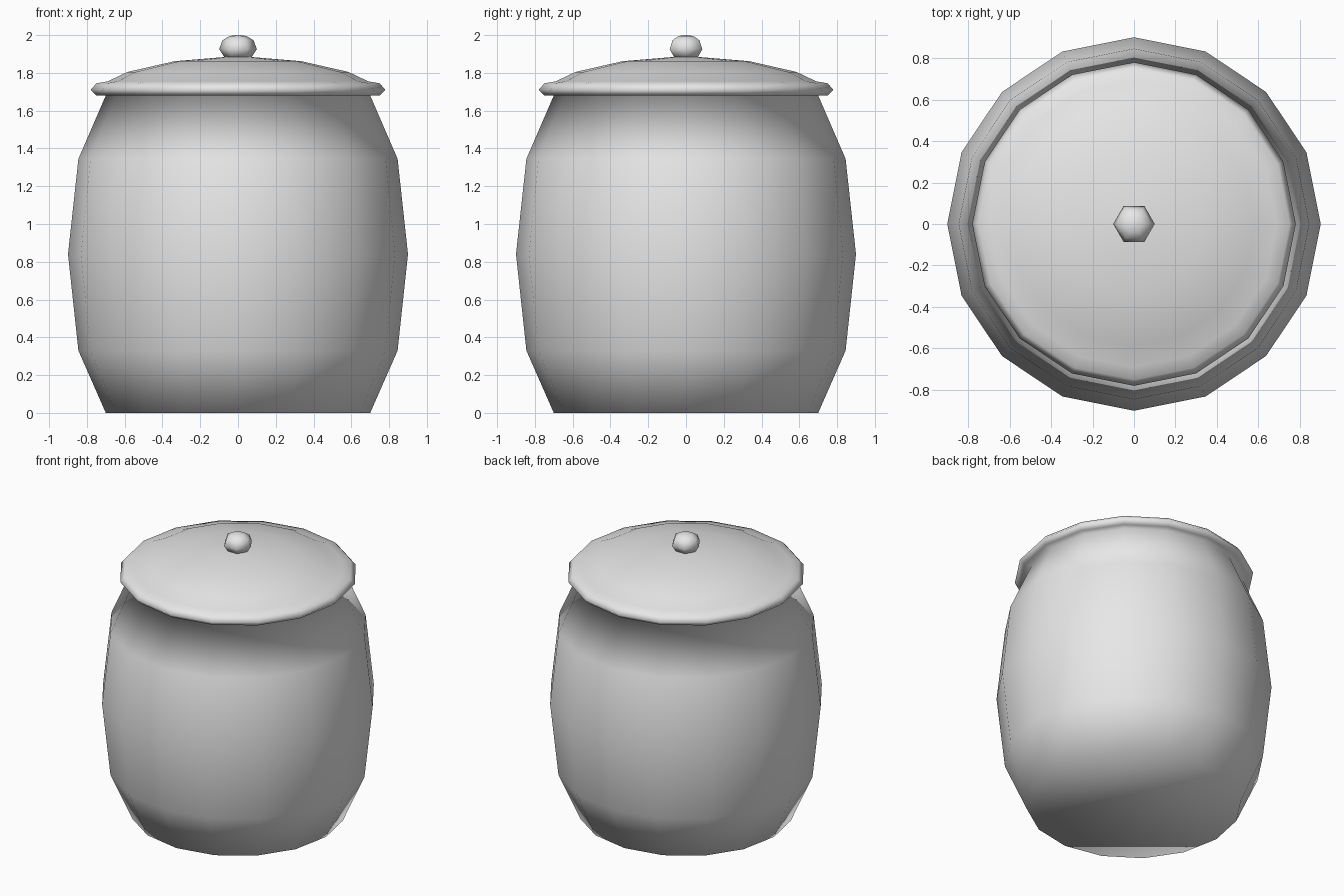
import bpy, bmesh
from math import cos, sin, tau

cube = bpy.data.objects.get("Cube")
if cube:
    bpy.data.objects.remove(cube, do_unlink=True)

# One plain glaze for the whole pot
glaze = bpy.data.materials.new("grey_glaze")
glaze.use_nodes = True
color = (0.8, 0.8, 0.8, 1)
glaze.diffuse_color = color
glaze.node_tree.nodes["Principled BSDF"].inputs["Base Color"].default_value = color


def lathe(name, profile, sides):
    """Turn a (radius, height) profile about z, with flat caps at both ends."""
    bm = bmesh.new()
    rings = [[bm.verts.new((r * cos(tau * i / sides), r * sin(tau * i / sides), z))
              for i in range(sides)] for r, z in profile]
    for low, high in zip(rings, rings[1:]):
        for i in range(sides):
            j = (i + 1) % sides
            bm.faces.new((low[i], low[j], high[j], high[i]))
    bm.faces.new(rings[0][::-1])
    bm.faces.new(rings[-1])
    bmesh.ops.recalc_face_normals(bm, faces=bm.faces)
    for face in bm.faces:
        face.smooth = True
    mesh = bpy.data.meshes.new(name)
    bm.to_mesh(mesh)
    bm.free()
    mesh.materials.append(glaze)
    obj = bpy.data.objects.new(name, mesh)
    bpy.context.collection.objects.link(obj)
    return obj


# Barrel body, running on into the rim and dome of the lid as one smooth skin
body = [(0.70, 0), (0.845, 0.33), (0.90, 0.84), (0.845, 1.345), (0.70, 1.68)]
lid = [(0.75, 1.68), (0.78, 1.71), (0.75, 1.745), (0.69, 1.755),
       (0.585, 1.805), (0.335, 1.862), (0.07, 1.884)]
lathe("jar_body_and_lid", body + lid, 16)

# Six-sided knob
knob = [(0.07, 1.88), (0.10, 1.925), (0.082, 1.973), (0.045, 1.995), (0.01, 2.0)]
lathe("lid_knob", knob, 6)
